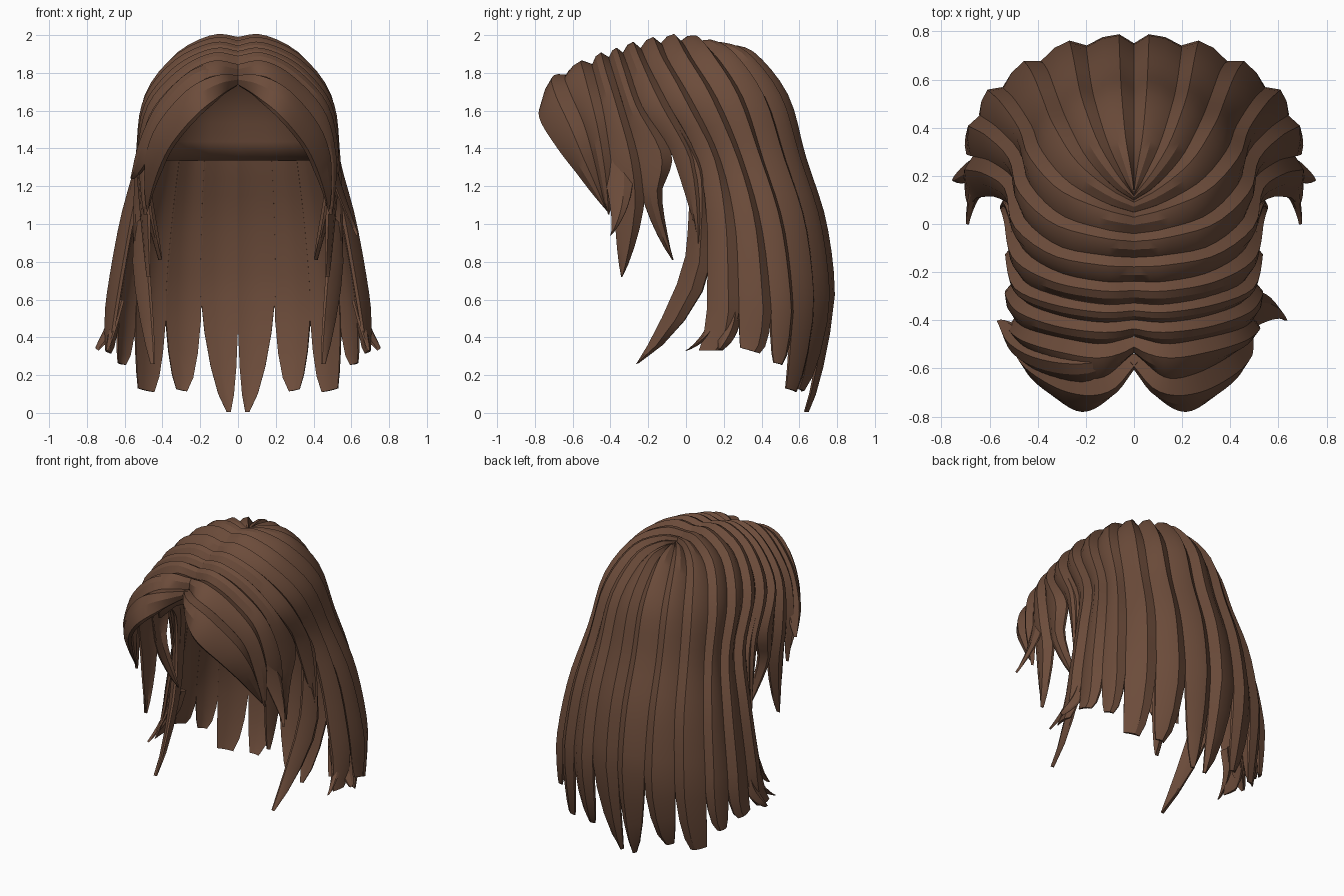
import bpy, bmesh, math
from mathutils import Vector

hair = bpy.data.materials.new("brown hair")
hair.diffuse_color = (0.15, 0.072, 0.043, 1)

# Flow lines on the right half, from the parting to the ends
BACK = [(0, .12, 1.94), (0, .23, 1.925), (0, .36, 1.87), (0, .52, 1.66), (0, .605, 1.35), (0, .715, 1.0), (0, .76, .6), (0, .74, .2)]
BACK2 = [(0, .12, 1.94), (.05, .21, 1.935), (.11, .34, 1.87), (.16, .5, 1.66), (.18, .59, 1.35), (.195, .7, 1.0), (.2, .75, .6), (.19, .73, .22)]
BACK3 = [(0, .1, 1.945), (.09, .16, 1.94), (.2, .28, 1.87), (.28, .43, 1.66), (.32, .53, 1.35), (.36, .64, 1.0), (.39, .685, .6), (.38, .68, .26)]
SIDE1 = [(0, .05, 1.955), (.12, .09, 1.955), (.28, .18, 1.87), (.39, .31, 1.66), (.43, .41, 1.35), (.5, .52, 1.0), (.55, .57, .6), (.55, .57, .3)]
SIDE2 = [(0, -.04, 1.96), (.13, -.02, 1.97), (.31, .04, 1.87), (.44, .17, 1.66), (.48, .3, 1.35), (.57, .4, 1.0), (.64, .45, .6), (.65, .46, .33)]
SIDE3 = [(0, -.14, 1.945), (.13, -.13, 1.96), (.32, -.09, 1.865), (.465, .03, 1.66), (.5, .18, 1.35), (.6, .26, 1.0), (.67, .28, .6), (.68, .29, .38)]
SIDE4 = [(0, -.24, 1.92), (.13, -.24, 1.935), (.32, -.2, 1.845), (.47, -.1, 1.65), (.51, .06, 1.35), (.58, .11, 1.0), (.65, .11, .6), (.68, .11, .38)]
SIDE5 = [(0, -.33, 1.895), (.13, -.335, 1.91), (.32, -.3, 1.815), (.47, -.23, 1.62), (.5, -.08, 1.38), (.5, .01, 1.22), (.49, -.01, .8), (.46, -.1, .46)]
UNDER = [(0, -.24, 1.9), (.13, -.24, 1.91), (.3, -.19, 1.8), (.44, -.07, 1.62), (.48, .07, 1.38), (.51, .12, 1.18), (.54, .12, .75), (.52, .1, .48)]
TEMPLE = [(0, -.33, 1.895), (.13, -.335, 1.91), (.32, -.3, 1.815), (.47, -.23, 1.62), (.5, -.075, 1.37), (.48, -.13, 1.16), (.44, -.12, 1.0)]
TEMPLE2 = [(0, -.4, 1.875), (.13, -.41, 1.885), (.3, -.385, 1.8), (.45, -.33, 1.62), (.5, -.26, 1.36), (.49, -.23, 1.14), (.47, -.2, 1.0)]
CHEEK = TEMPLE2[:4] + [(.5, -.25, 1.36), (.49, -.22, 1.12), (.48, -.25, .9)]
CHEEK2 = [(0, -.47, 1.83), (.13, -.5, 1.85), (.28, -.48, 1.77), (.44, -.44, 1.6), (.5, -.4, 1.35), (.49, -.38, 1.12), (.48, -.37, .9)]
BANG = [(0, -.54, 1.78), (.13, -.64, 1.79), (.27, -.62, 1.71), (.42, -.54, 1.52), (.47, -.48, 1.3), (.48, -.44, 1.12)]
BANG2 = [(0, -.6, 1.74), (.1, -.73, 1.68), (.23, -.785, 1.58), (.37, -.69, 1.41), (.45, -.55, 1.23), (.48, -.45, 1.11)]


def flow(pts, n):
    """Catmull-Rom sampling of a flow line."""
    p = [Vector(q) for q in pts]
    p = [2 * p[0] - p[1]] + p + [2 * p[-1] - p[-2]]
    out, segs = [], len(p) - 3
    for i in range(n + 1):
        t = i / n * segs
        k = min(int(t), segs - 1)
        t -= k
        a, b, c, d = p[k:k + 4]
        out.append(.5 * (2 * b + (c - a) * t + (2 * a - 5 * b + 4 * c - d) * t * t
                         + (3 * b - a - 3 * c + d) * t ** 3))
    return out


def finish(name, rings, closed):
    bm = bmesh.new()
    vs = [[bm.verts.new(p) for p in r] for r in rings]
    m = len(rings[0])
    for r, s in zip(vs, vs[1:]):
        for j in range(m if closed else m - 1):
            k = (j + 1) % m
            bm.faces.new((r[j], r[k], s[k], s[j]))
    if closed:
        bm.faces.new(vs[0])
        bm.faces.new(vs[-1])
    bmesh.ops.remove_doubles(bm, verts=bm.verts, dist=.0005)
    bmesh.ops.recalc_face_normals(bm, faces=bm.faces)
    me = bpy.data.meshes.new(name)
    bm.to_mesh(me)
    bm.free()
    me.materials.append(hair)
    ob = bpy.data.objects.new(name, me)
    bpy.context.collection.objects.link(ob)
    bpy.ops.object.select_all(action='DESELECT')
    ob.select_set(True)
    bpy.context.view_layer.objects.active = ob
    bpy.ops.object.shade_smooth_by_angle(angle=math.radians(28))
    return ob


# Ridged outer face and shallower inner face of a lock: (across, height)
SECTION = [(0, -.2), (.3, 1), (.65, .75), (1, -.2), (1, -.7), (.65, -.3), (.3, -.2), (0, -.7)]


def lock(name, left, right, tip, start=.82, sides=(1, -1), ridge=.035, blunt=.12, n=26):
    """A tapered lock between two flow lines, pulled to a tip at its end."""
    a, b, tip = flow(left, n), flow(right, n), Vector(tip)
    rings = []
    for i in range(n + 1):
        s = max(0, (i / n - start) / (1 - start))
        lo, hi = max(i - 1, 0), min(i + 1, n)
        mid = (a[i] + b[i]) / 2
        along = (a[hi] + b[hi]) - (a[lo] + b[lo])
        k = min(i + 2, n) if i < 2 else i
        nrm = (b[k] - a[k]).cross(along).normalized()
        if nrm.dot(mid - Vector((0, 0, min(mid.z, 1.3)))) < 0:
            nrm = -nrm
        h = min(ridge, .3 * (b[i] - a[i]).length + .006) * (1 - .6 * s)
        width = 1 - (1 - blunt) * s ** 1.6
        centre = mid.lerp(tip, s ** 1.3)
        rings.append([centre + (a[i].lerp(b[i], u) - mid) * width + nrm * h * v for u, v in SECTION])
    for sx in sides:
        finish(name + ("_right" if sx > 0 else "_left"),
               [[Vector((p.x * sx, p.y, p.z)) for p in r] for r in rings], True)


# Long curtain of back and side locks
lock("back_lock", BACK, BACK2, (.05, .635, .005), .84)
lock("back_outer_lock", BACK2, BACK3, (.3, .61, .12), .86, blunt=.3)
lock("rear_corner_lock", BACK3, SIDE1, (.49, .56, .12), .86, blunt=.5)
lock("rear_side_lock", SIDE1, SIDE2, (.62, .49, .26), .88, blunt=.4)
lock("side_lock", SIDE2, SIDE3, (.69, .34, .33), .88, blunt=.6)
lock("side_front_lock", SIDE3, SIDE4, (.69, .13, .33), .88, blunt=.7)
lock("side_under_lock", UNDER, SIDE5, (.45, -.26, .26), .86, blunt=.04)
lock("side_top_lock", SIDE4[:5] + [(.55, .1, 1.1)], SIDE5[:5] + [(.5, .02, 1.15)], (.54, .07, .9), .8)

# Flicked ends beside the curtain
lock("side_flick", [(.63, .3, .6), (.67, .28, .45), (.72, .25, .37)],
     [(.63, .2, .6), (.67, .18, .45), (.72, .16, .37)], (.745, .18, .335), .4, n=10)
lock("side_curl", [(.62, .2, .6), (.66, .17, .45), (.69, .1, .36)],
     [(.62, .13, .6), (.66, .11, .45), (.69, .06, .36)], (.69, .0, .33), .4, n=10)

# Face-framing locks and swept fringe
lock("temple_lock", TEMPLE, TEMPLE2, (.41, -.07, .81), .82, blunt=.03)
lock("cheek_lock", CHEEK, CHEEK2, (.47, -.34, .72), .83, blunt=.06)
lock("upper_fringe", CHEEK2[:5] + [(.5, -.385, 1.12)], BANG, (.49, -.41, 1.05), .82, blunt=.05)
lock("front_fringe", BANG, BANG2, (.48, -.42, 1.07), .75, blunt=.05, ridge=.045)

# Loose wisps, different on each side
lock("long_wisp", [(.45, -.34, 1.55), (.52, -.27, 1.25), (.58, -.27, 1.08)],
     [(.43, -.5, 1.5), (.5, -.42, 1.25), (.57, -.34, 1.08)], (.63, -.4, .94), .35, (1,), .02, .04, 14)
lock("swept_wisp", [(.03, -.5, 1.81), (.2, -.53, 1.8), (.38, -.5, 1.64), (.49, -.44, 1.42), (.53, -.41, 1.3)],
     [(.03, -.56, 1.78), (.2, -.66, 1.76), (.38, -.63, 1.57), (.48, -.56, 1.36), (.52, -.47, 1.27)],
     (.56, -.4, 1.24), .75, (-1,), .05, .04, 18)

# Inner cap hugging the head, ending in a level rim behind the face
rows = []
half = [BACK, BACK2, BACK3, SIDE1, SIDE2, SIDE3, SIDE4, SIDE5, TEMPLE2]
for sx, lines in ((-1, half[:0:-1]), (1, half)):
    for line in lines:
        rows.append([Vector((p.x * sx * .9, p.y * .9, 1.34 + (p.z - 1.35) * .94))
                     for p in flow(line[:5], 12)])
cap = finish("inner_cap", rows, False)
cap.modifiers.new("thickness", 'SOLIDIFY').thickness = .02
